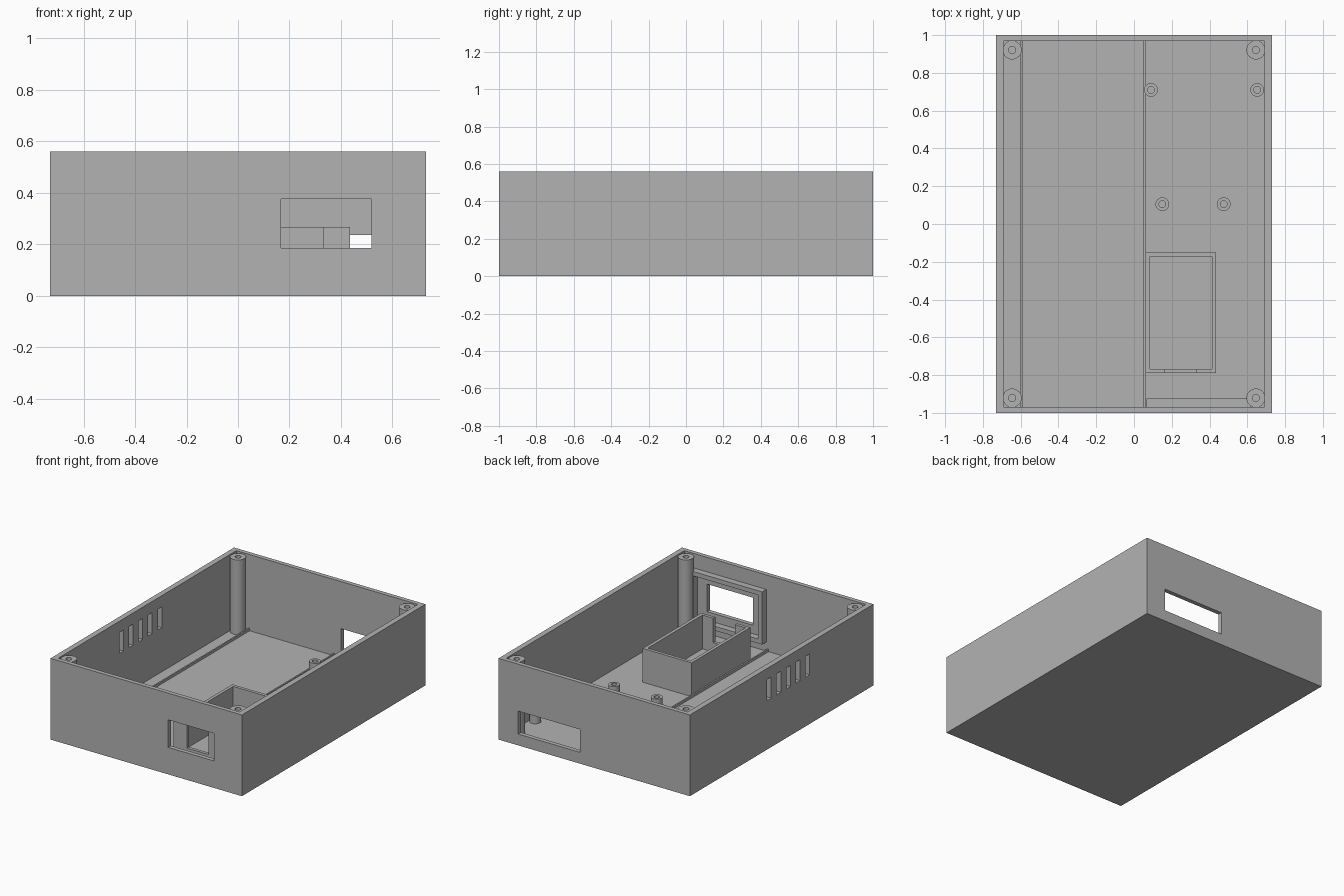
import bpy
import math
from mathutils import Vector

if "Cube" in bpy.data.objects:
    bpy.data.objects.remove(bpy.data.objects["Cube"], do_unlink=True)

GREY = (0.45, 0.45, 0.45, 1)
grey = bpy.data.materials.new("plain grey")
grey.use_nodes = True
grey.diffuse_color = GREY
grey.node_tree.nodes["Principled BSDF"].inputs["Base Color"].default_value = GREY

HALF_X, HALF_Y, HEIGHT = 0.73, 1.0, 0.56
IN_X, IN_Y, FLOOR = 0.692, 0.97, 0.035


def block(name, x, y, z):
    """Box spanning the given (low, high) ranges."""
    lo, hi = Vector((x[0], y[0], z[0])), Vector((x[1], y[1], z[1]))
    bpy.ops.mesh.primitive_cube_add(size=1, location=(lo + hi) / 2)
    ob = bpy.context.object
    ob.name = name
    ob.scale = hi - lo
    bpy.ops.object.transform_apply(location=False, rotation=False, scale=True)
    ob.data.materials.append(grey)
    return ob


def rod(name, x, y, r, z0, z1):
    bpy.ops.mesh.primitive_cylinder_add(vertices=32, radius=r, depth=z1 - z0,
                                        location=(x, y, (z0 + z1) / 2))
    ob = bpy.context.object
    ob.name = name
    ob.data.materials.append(grey)
    return ob


def cut(target, cutter):
    """Subtract the cutter and delete it."""
    cutter.hide_render = True
    mod = target.modifiers.new("cut", 'BOOLEAN')
    mod.operation = 'DIFFERENCE'
    mod.solver = 'EXACT'
    mod.object = cutter
    bpy.context.view_layer.objects.active = target
    bpy.ops.object.modifier_apply(modifier=mod.name)
    bpy.data.objects.remove(cutter, do_unlink=True)


def standoff(name, x, y, r, hole, top):
    """Hollow screw post rising from the floor."""
    post = rod(name, x, y, r, FLOOR - 0.005, top)
    cut(post, rod("hole", x, y, hole, FLOOR, top + 0.1))
    bpy.ops.object.select_all(action='DESELECT')
    post.select_set(True)
    bpy.context.view_layer.objects.active = post
    bpy.ops.object.shade_smooth_by_angle(angle=math.radians(30))


# Open case with its floor and four walls
case = block("case", (-HALF_X, HALF_X), (-HALF_Y, HALF_Y), (0, HEIGHT))
cut(case, block("cavity", (-IN_X, IN_X), (-IN_Y, IN_Y), (FLOOR, 1)))

# Front window, back port and side vents
cut(case, block("window", (0.167, 0.518), (-1.1, -0.9), (0.186, 0.376)))
cut(case, block("port", (0.107, 0.58), (0.9, 1.1), (0.078, 0.236)))
for i in range(5):
    y = -0.283 + i * 0.105
    cut(case, block("vent", (-0.8, -0.6), (y - 0.022, y + 0.022), (0.338, 0.483)))

# Raised lip around the inside of the front window
lip = block("window_lip", (0.067, 0.62), (-IN_Y - 0.005, -0.925), (0.097, 0.46))
cut(lip, block("lip_opening", (0.097, 0.59), (-1.1, -0.8), (0.127, 0.43)))

# Compartment with a notch in its front wall
tray = block("compartment", (0.062, 0.435), (-0.79, -0.15), (FLOOR - 0.005, 0.268))
cut(tray, block("tray_cavity", (0.084, 0.412), (-0.768, -0.172), (FLOOR, 1)))
cut(tray, block("notch", (0.165, 0.33), (-0.85, -0.74), (0.1, 1)))

# Floor rails
for name, x in (("left_rail", 0.055), ("right_rail", -0.595)):
    block(name, (x - 0.005, x + 0.005), (-IN_Y, IN_Y), (FLOOR - 0.005, 0.052))

# Corner screw posts
for sx in (-1, 1):
    for sy in (-1, 1):
        standoff("corner_post", sx * 0.645, sy * 0.921, 0.05, 0.019, HEIGHT - 0.01)

# Short board standoffs
for x, y in ((0.09, 0.71), (0.652, 0.71), (0.15, 0.105), (0.475, 0.105)):
    standoff("board_standoff", x, y, 0.036, 0.018, 0.108)
